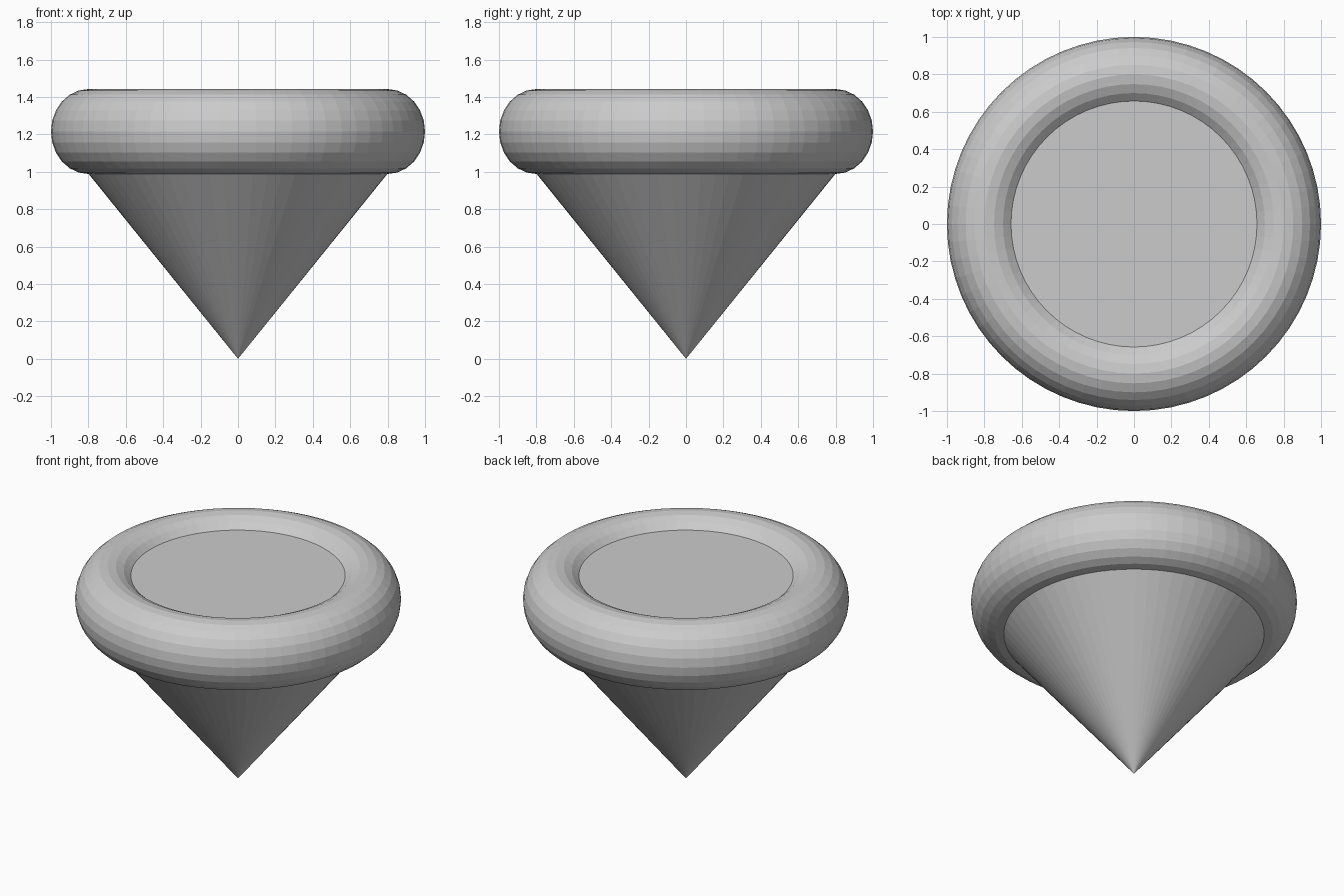
import bpy, math

if "Cube" in bpy.data.objects:
    bpy.data.objects.remove(bpy.data.objects["Cube"])

SEGMENTS = 64


def revolve(name, profile, closed=False):
    """Spin an (r, z) profile about the z axis; r = 0 points become a single pole."""
    verts, faces, rings = [], [], []
    for r, z in profile:
        start = len(verts)
        count = 1 if r == 0 else SEGMENTS
        for i in range(count):
            a = 2 * math.pi * i / SEGMENTS
            verts.append((r * math.cos(a), r * math.sin(a), z))
        rings.append([start + i % count for i in range(SEGMENTS)])
    pairs = list(zip(rings, rings[1:]))
    if closed:
        pairs.append((rings[-1], rings[0]))
    for low, high in pairs:
        for i in range(SEGMENTS):
            j = (i + 1) % SEGMENTS
            face = dict.fromkeys((low[i], low[j], high[j], high[i]))
            faces.append(tuple(face))
    mesh = bpy.data.meshes.new(name)
    mesh.from_pydata(verts, [], faces)
    obj = bpy.data.objects.new(name, mesh)
    bpy.context.collection.objects.link(obj)
    return obj


# Pointed cone, meeting the underside of the rim
revolve("cone_body", [(0, 0), (0.8, 0.99)])

# Rounded ring with a slightly tall oval section
STEPS = 24
section = []
for k in range(STEPS):
    a = 2 * math.pi * k / STEPS
    section.append((0.8 + 0.2 * math.cos(a), 1.215 + 0.227 * math.sin(a)))
revolve("rounded_rim", section, closed=True)

# Flat sunken top inside the ring
revolve("top_disc", [(0.66, 1.374), (0, 1.374)])
